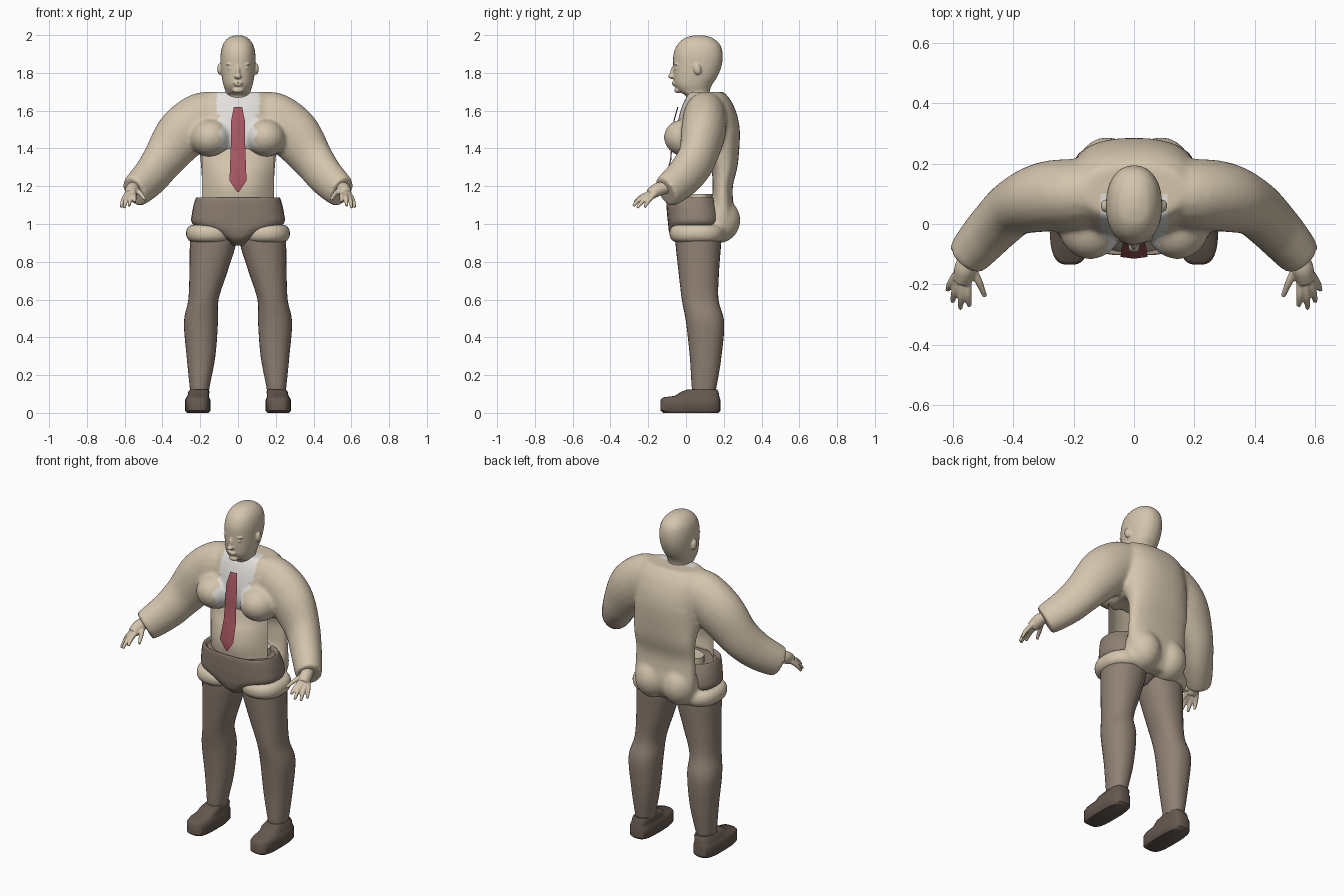
import bpy, bmesh, math
from mathutils import Vector, Matrix

cube = bpy.data.objects.get("Cube")
if cube:
    bpy.data.objects.remove(cube, do_unlink=True)


def material(name, rgb):
    m = bpy.data.materials.new(name)
    m.use_nodes = True
    m.diffuse_color = (*rgb, 1)
    m.node_tree.nodes["Principled BSDF"].inputs["Base Color"].default_value = (*rgb, 1)
    return m


TAN = material("tan", (0.66, 0.56, 0.42))
BROWN = material("trouser brown", (0.28, 0.22, 0.175))
WHITE = material("shirt white", (0.76, 0.75, 0.72))
RED = material("tie red", (0.40, 0.10, 0.125))
DARK = material("shoe brown", (0.13, 0.098, 0.078))


def spline(keys, steps):
    """Smoothly interpolate tuples of numbers."""
    out = []
    for i in range(len(keys) - 1):
        a, b, c, d = (keys[max(0, min(len(keys) - 1, i + k))] for k in (-1, 0, 1, 2))
        for s in range(steps):
            t = s / steps
            out.append([q + 0.5 * t * (r - p + t * (2 * p - 5 * q + 4 * r - w + t * (3 * (q - r) + w - p)))
                        for p, q, r, w in zip(a, b, c, d)])
    return out + [list(keys[-1])]


def skin_rings(bm, rings):
    rows = [[bm.verts.new(p) for p in ring] for ring in rings]
    n = len(rows[0])
    for a, b in zip(rows, rows[1:]):
        for i in range(n):
            bm.faces.new((a[i], a[(i + 1) % n], b[(i + 1) % n], b[i]))
    bm.faces.new(rows[0][::-1])
    bm.faces.new(rows[-1])


def oval(n, power):
    for i in range(n):
        c, s = math.cos(math.tau * i / n), math.sin(math.tau * i / n)
        yield (math.copysign(abs(c) ** (2 / power), c), math.copysign(abs(s) ** (2 / power), s))


def stack(bm, keys, power=2.2, steps=5, n=32):
    """Loft of level ovals: keys are (z, x centre, x radius, y front, y back)."""
    rings = []
    for z, cx, rx, y0, y1 in spline(keys, steps):
        rings.append([(cx + rx * u, (y0 + y1) / 2 + (y1 - y0) / 2 * v, z) for u, v in oval(n, power)])
    skin_rings(bm, rings)


def tube(bm, keys, side=1, squeeze=1, steps=5, n=20):
    """Tube along keys (x, y, z, radius), squeezed horizontally."""
    pts = spline(keys, steps)
    rings = []
    for i, (x, y, z, r) in enumerate(pts):
        t = Vector(pts[min(i + 1, len(pts) - 1)][:3]) - Vector(pts[max(i - 1, 0)][:3])
        u = t.cross(Vector((0, 0, 1))).normalized()
        v = t.cross(u).normalized()
        ring = [Vector((x, y, z)) + r * (u * a * squeeze + v * b) for a, b in oval(n, 2)]
        rings.append([(side * p.x, p.y, p.z) for p in ring])
    skin_rings(bm, rings)


def blob(bm, centre, radii, tilt=0):
    m = Matrix.Translation(centre) @ Matrix.Rotation(tilt, 4, 'X') @ Matrix.Diagonal((*radii, 1))
    bmesh.ops.create_uvsphere(bm, u_segments=24, v_segments=16, radius=1, matrix=m)


def finish(bm, name, mats, voxel=0, relax=0, mirror=False):
    """Turn a bmesh into a smooth object, optionally fusing its pieces."""
    bmesh.ops.recalc_face_normals(bm, faces=bm.faces)
    me = bpy.data.meshes.new(name)
    bm.to_mesh(me)
    bm.free()
    ob = bpy.data.objects.new(name, me)
    bpy.context.collection.objects.link(ob)
    if voxel:
        fuse = ob.modifiers.new("fuse", 'REMESH')
        fuse.mode, fuse.voxel_size = 'VOXEL', voxel
        soft = ob.modifiers.new("soften", 'SMOOTH')
        soft.factor, soft.iterations = 0.5, relax
    if mirror:
        ob.modifiers.new("mirror", 'MIRROR').use_mirror_merge = False
    if ob.modifiers:
        deps = bpy.context.evaluated_depsgraph_get()
        fused = bpy.data.meshes.new_from_object(ob.evaluated_get(deps))
        ob.modifiers.clear()
        ob.data = fused
    ob.data.materials.clear()
    for m in mats:
        ob.data.materials.append(m)
    bpy.ops.object.select_all(action='DESELECT')
    bpy.context.view_layer.objects.active = ob
    ob.select_set(True)
    bpy.ops.object.shade_smooth_by_angle(angle=math.radians(45))
    return ob


# Jacket body: chest, back panel, arms, seat and the rolled bands round the thighs
bm = bmesh.new()
stack(bm, [(1.36, 0, .18, -.01, .26), (1.42, 0, .205, -.045, .282), (1.50, 0, .22, -.05, .285),
           (1.58, 0, .22, -.035, .27), (1.65, 0, .205, -.01, .24), (1.70, 0, .165, .02, .2)], 2.4)
stack(bm, [(.92, 0, .15, .13, .21), (.97, 0, .18, .12, .245), (1.03, 0, .195, .12, .262), (1.12, 0, .195, .135, .25),
           (1.2, 0, .192, .14, .248), (1.3, 0, .197, .13, .272), (1.42, 0, .205, .06, .284),
           (1.5, 0, .2, .06, .285)], 2.4)
for s in (1, -1):
    tube(bm, [(.12, .11, 1.565, .128), (.19, .1, 1.555, .142), (.295, .09, 1.475, .142), (.39, .058, 1.35, .118),
              (.455, .0, 1.262, .107), (.51, -.06, 1.205, .098), (.55, -.107, 1.17, .088)], s, .82)
    blob(bm, (s * .145, .0, 1.455), (.108, .118, .1), -.15)
    blob(bm, (s * .09, .17, 1.02), (.105, .118, .122))
    band = [(s * (.148 + .092 * u), .058 + .11 * v, .95) for u, v in oval(32, 2.3)]
    for p in band:
        blob(bm, p, (.038, .038, .048))
body = finish(bm, "jacket", [TAN, WHITE], .0105, 10)
for f in body.data.polygons:
    c = f.center
    width = .115 if c.z > 1.58 else .095 + .012 * math.sin(c.z * 90)
    if c.y < .1 and abs(c.x) < width and c.z > 1.38 + .3 * abs(c.x):
        f.material_index = 1

# Thin belly panel bulging forward, with pale shirt showing along its edges
bm = bmesh.new()
rows = []
for z, front in spline([(1.13, -.088), (1.2, -.095), (1.28, -.078), (1.34, -.052), (1.42, -.03)], 4):
    rows.append([bm.verts.new((.19 * u / 12, front + (.01 - front) * abs(u / 12) ** 2.5, z)) for u in range(-12, 13)])
for a, b in zip(rows, rows[1:]):
    for i in range(24):
        f = bm.faces.new((a[i], a[i + 1], b[i + 1], b[i]))
        f.material_index = int(i in (0, 23))
bmesh.ops.solidify(bm, geom=bm.faces[:], thickness=.008)
finish(bm, "belly_panel", [TAN, WHITE])

# Inner waist rising out of the trousers
bm = bmesh.new()
stack(bm, [(1.05, 0, .16, .0, .14), (1.16, 0, .16, .0, .14)], 2.4, 1)
finish(bm, "inner_waist", [TAN])

# Tie: a flat tapered strip leaning forward over the belly
bm = bmesh.new()
rows = [[bm.verts.new((s * w, y + .006 * abs(s), z)) for s in (-1, 0, 1)] for z, w, y in
        ((1.62, .022, -.046), (1.55, .036, -.066), (1.42, .038, -.078), (1.34, .041, -.084),
         (1.23, .045, -.115), (1.17, .005, -.113))]
for a, b in zip(rows, rows[1:]):
    for i in (0, 1):
        bm.faces.new((a[i], a[i + 1], b[i + 1], b[i]))
bmesh.ops.solidify(bm, geom=bm.faces[:], thickness=.008)
finish(bm, "tie", [RED])

# Head with face, ears and neck
bm = bmesh.new()
stack(bm, [(1.61, 0, .08, .0, .155), (1.675, 0, .07, .0, .13), (1.7, 0, .066, -.035, .125),
           (1.735, 0, .077, -.06, .137), (1.78, 0, .086, -.066, .166), (1.84, 0, .092, -.068, .189),
           (1.9, 0, .092, -.066, .194), (1.95, 0, .08, -.045, .18), (1.985, 0, .052, -.005, .14),
           (1.999, 0, .015, .045, .09)])
blob(bm, (0, -.068, 1.805), (.011, .016, .04), -.25)
blob(bm, (0, -.076, 1.782), (.02, .019, .013))
blob(bm, (0, -.066, 1.748), (.026, .01, .006))
blob(bm, (0, -.063, 1.736), (.022, .01, .007))
blob(bm, (0, -.044, 1.708), (.03, .018, .015))
for s in (1, -1):
    blob(bm, (s * .097, .06, 1.82), (.013, .02, .03), .2)
    blob(bm, (s * .036, -.048, 1.824), (.02, .013, .008))
    blob(bm, (s * .036, -.05, 1.845), (.027, .012, .007))
finish(bm, "head", [TAN], .005, 3)

# Hands
bm = bmesh.new()
tube(bm, [(.53, -.07, 1.2, .035), (.55, -.115, 1.192, .033), (.56, -.15, 1.182, .036), (.57, -.19, 1.158, .03)])
for base, mid, tip in (((.545, -.13, 1.185), (.515, -.19, 1.16), (.494, -.24, 1.13)),
                       ((.552, -.18, 1.165), (.55, -.235, 1.145), (.546, -.272, 1.115)),
                       ((.567, -.185, 1.16), (.572, -.24, 1.135), (.576, -.28, 1.095)),
                       ((.582, -.18, 1.155), (.594, -.225, 1.125), (.602, -.258, 1.085)),
                       ((.587, -.165, 1.16), (.608, -.197, 1.125), (.618, -.22, 1.088))):
    tube(bm, [(*base, .014), (*mid, .0125), (*tip, .008)], n=12)
finish(bm, "hands", [TAN], .005, 2, mirror=True)

# Trousers: hips and legs
bm = bmesh.new()
stack(bm, [(.885, 0, .03, -.03, .1), (.92, 0, .07, -.075, .15), (.96, 0, .15, -.09, .18), (1.0, 0, .24, -.095, .19),
           (1.06, 0, .243, -.101, .19), (1.13, 0, .226, -.105, .165), (1.14, 0, .215, -.097, .155),
           (1.12, 0, .2, -.085, .145)], 2.6)
finish(bm, "trouser_hips", [BROWN])
bm = bmesh.new()
stack(bm, [(.12, .203, .05, .035, .155), (.14, .203, .053, .03, .162), (.3, .196, .076, .02, .188),
           (.48, .196, .09, .0, .202), (.6, .183, .08, -.022, .172), (.75, .156, .101, -.04, .175),
           (.9, .132, .123, -.056, .186), (.98, .13, .122, -.06, .185)])
finish(bm, "trouser_legs", [BROWN], mirror=True)

# Shoes
bm = bmesh.new()
stack(bm, [(0, .213, .057, -.12, .17), (.012, .213, .067, -.135, .182), (.07, .213, .067, -.135, .182),
           (.082, .213, .06, -.124, .178), (.09, .211, .057, -.06, .176), (.112, .207, .056, -.025, .172),
           (.125, .205, .048, .01, .165)], 3.2, 1)
finish(bm, "shoes", [DARK], mirror=True)
